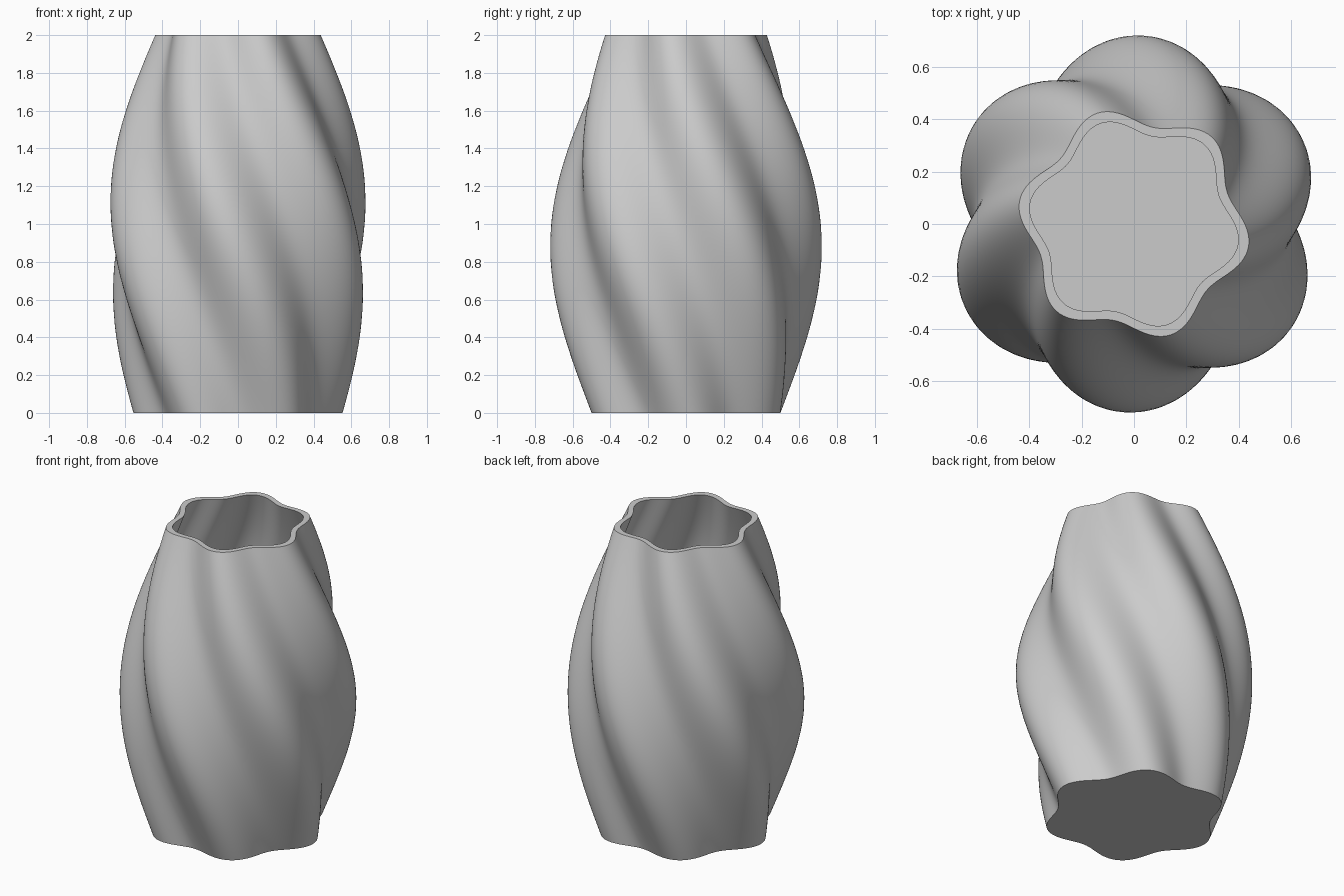
import bpy, bmesh
from math import sin, cos, pi, radians

default = bpy.data.objects.get("Cube")
if default:
    bpy.data.objects.remove(default)

HEIGHT = 2.0
LOBES = 6
RIPPLE = 0.085      # lobe depth as a share of the radius
TWIST = -1.25       # radians from foot to mouth
WALL = 0.038
FLOOR = 0.04
SEGMENTS = 180
RINGS = 72

# Material
clay = bpy.data.materials.new("grey_clay")
clay.use_nodes = True
grey = (0.6, 0.6, 0.6, 1)
clay.diffuse_color = grey
clay.node_tree.nodes["Principled BSDF"].inputs["Base Color"].default_value = grey


def ring(bm, z, inset):
    """One lobed cross-section, turned according to its height."""
    t = z / HEIGHT
    radius = 0.51 - 0.1 * t + 0.2 * sin(pi * t) - inset
    verts = []
    for i in range(SEGMENTS):
        a = 2 * pi * i / SEGMENTS
        r = radius * (1 + RIPPLE * cos(LOBES * a))
        turned = a + TWIST * t
        verts.append(bm.verts.new((r * cos(turned), r * sin(turned), z)))
    return verts


bm = bmesh.new()

# Outer wall going up, then inner wall going down to the floor
outer = [ring(bm, HEIGHT * k / RINGS, 0) for k in range(RINGS + 1)]
inner = [ring(bm, HEIGHT + (FLOOR - HEIGHT) * k / RINGS, WALL)
         for k in range(RINGS + 1)]
loops = outer + inner
for low, high in zip(loops, loops[1:]):
    for i in range(SEGMENTS):
        j = (i + 1) % SEGMENTS
        bm.faces.new((low[i], low[j], high[j], high[i]))

# Underside and inside floor
bm.faces.new(reversed(loops[0]))
bm.faces.new(loops[-1])

mesh = bpy.data.meshes.new("twisted_vase")
bm.to_mesh(mesh)
bm.free()
mesh.materials.append(clay)
vase = bpy.data.objects.new("twisted_vase", mesh)
bpy.context.collection.objects.link(vase)

# Smooth walls with crisp rim and foot edges
bpy.ops.object.select_all(action='DESELECT')
vase.select_set(True)
bpy.context.view_layer.objects.active = vase
bpy.ops.object.shade_smooth_by_angle(angle=radians(40))
